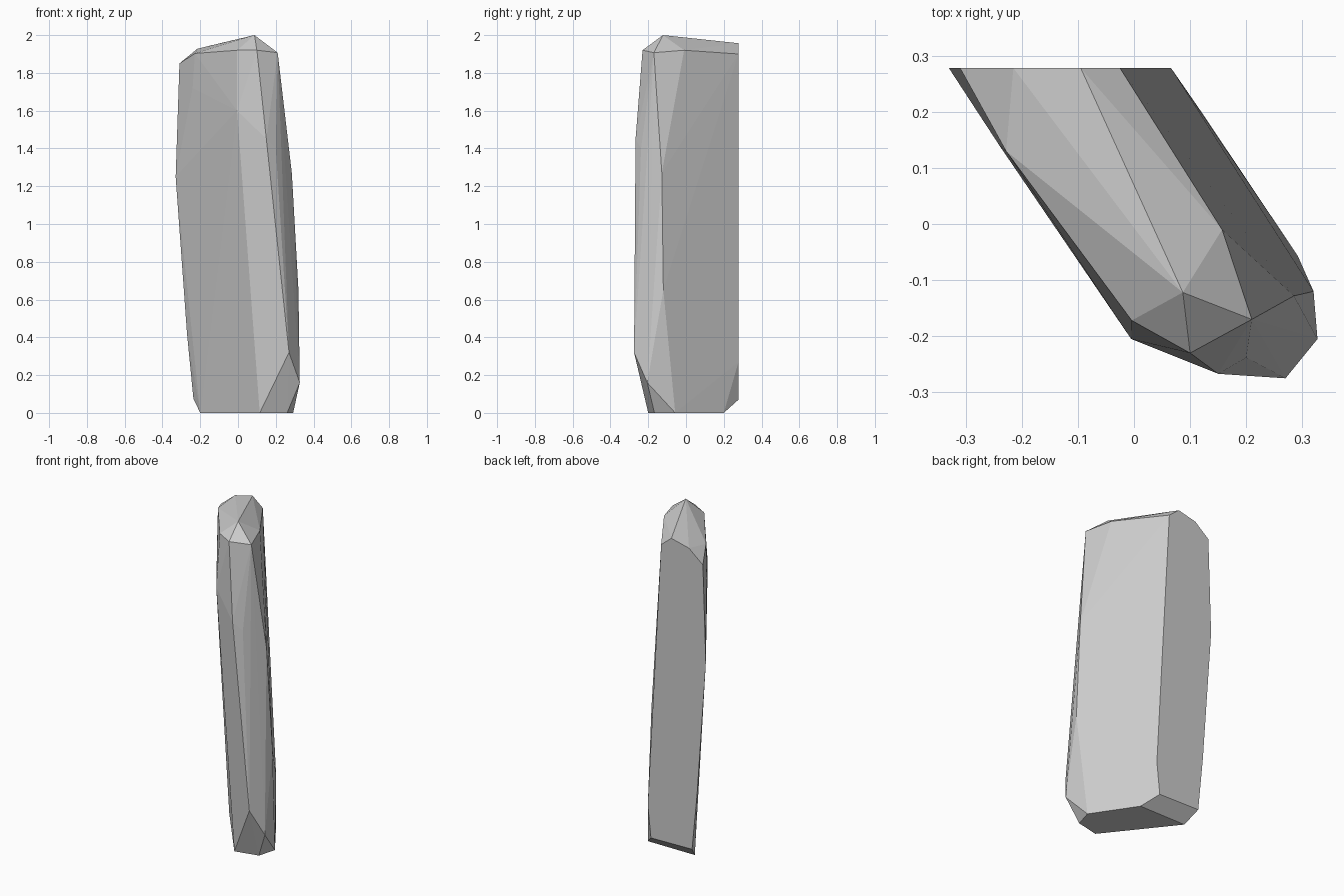
import bpy, bmesh

# Faceted stone slab: corner points by level, wrapped in a convex hull
cap = [(0.087, -0.122, 2.0), (-0.095, 0.278, 1.957), (-0.215, 0.278, 1.928),
       (-0.31, 0.278, 1.85), (-0.228, 0.13, 1.903), (-0.004, -0.172, 1.92),
       (0.1, -0.23, 1.92), (0.21, -0.17, 1.907), (0.157, -0.01, 1.92),
       (-0.025, 0.278, 1.90)]
middle = [(-0.24, 0.14, 1.72), (-0.005, -0.205, 1.6), (0.15, -0.267, 1.45),
          (0.2, -0.238, 1.4), (0.285, -0.128, 1.27), (-0.33, 0.278, 1.25),
          (0.32, -0.12, 0.65), (-0.27, 0.278, 0.42)]
foot = [(0.27, -0.275, 0.32), (0.327, -0.205, 0.16), (0.066, 0.278, 0.27),
        (0.045, 0.278, 0.07), (-0.236, 0.278, 0.075)]
base = [(0.115, -0.2, 0), (0.26, -0.167, 0), (0.292, -0.057, 0),
        (0.12, 0.2, 0), (-0.2, 0.2, 0)]

bm = bmesh.new()
for p in cap + middle + foot + base:
    bm.verts.new(p)
hull = bmesh.ops.convex_hull(bm, input=bm.verts)
loose = [v for v in bm.verts if not v.link_faces]
bmesh.ops.delete(bm, geom=loose, context='VERTS')

# Merge the flat back and base into single facets
bmesh.ops.dissolve_limit(bm, angle_limit=0.01, verts=bm.verts, edges=bm.edges)
bmesh.ops.recalc_face_normals(bm, faces=bm.faces)

mesh = bpy.data.meshes.new("stone_slab")
bm.to_mesh(mesh)
bm.free()
bpy.context.collection.objects.link(bpy.data.objects.new("stone_slab", mesh))
